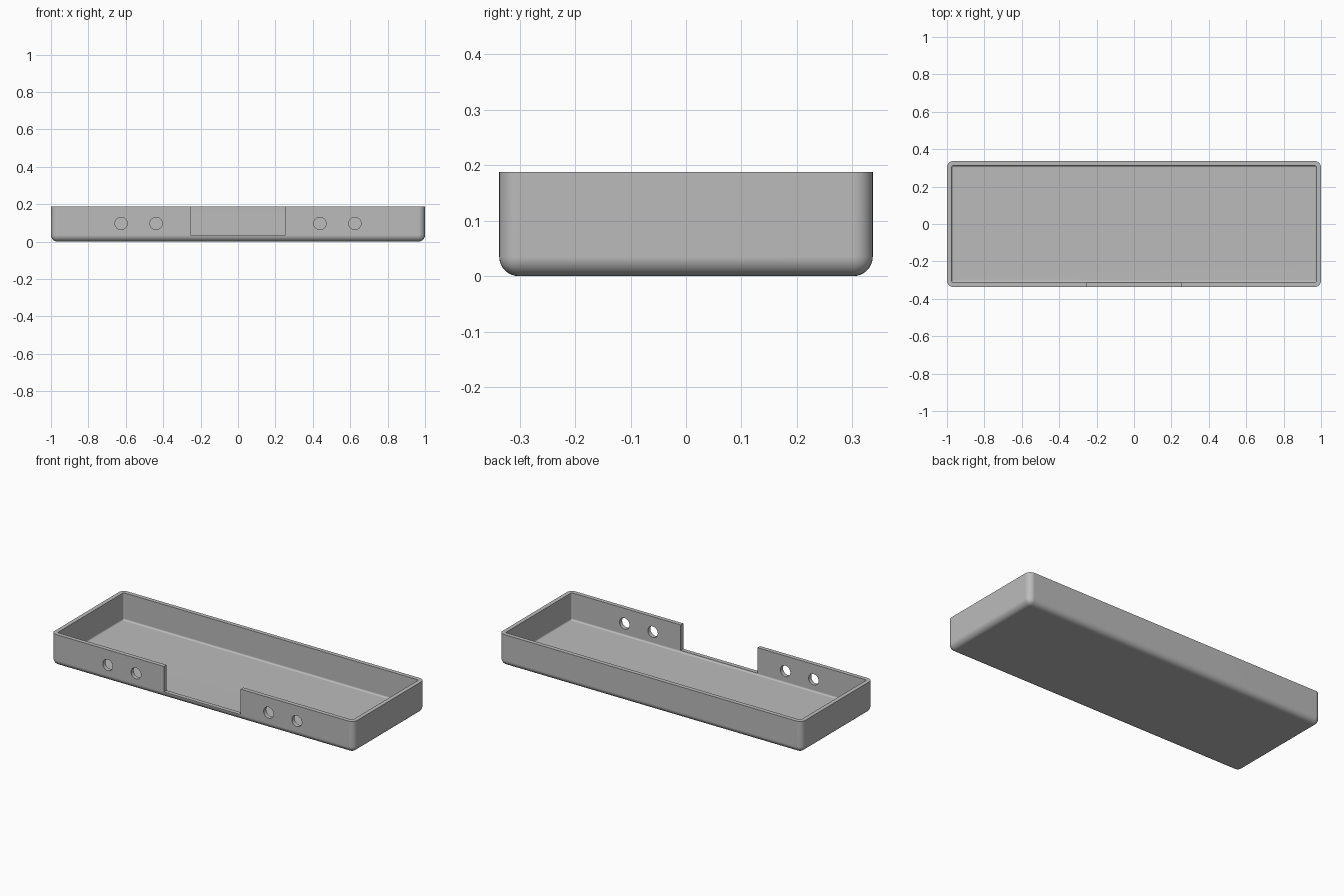
import bpy, bmesh
from mathutils import Matrix

cube = bpy.data.objects.get("Cube")
if cube:
    bpy.data.objects.remove(cube, do_unlink=True)

LENGTH, DEPTH, HEIGHT = 2.0, 0.674, 0.188
WALL, OUTER_R, INNER_R = 0.025, 0.035, 0.01
FRONT = -DEPTH / 2 + WALL / 2

grey = bpy.data.materials.new("plain grey")
grey.use_nodes = True
grey.diffuse_color = (0.5, 0.5, 0.5, 1)
grey.node_tree.nodes["Principled BSDF"].inputs["Base Color"].default_value = (0.5, 0.5, 0.5, 1)


def make_object(name, bm):
    mesh = bpy.data.meshes.new(name)
    bmesh.ops.recalc_face_normals(bm, faces=bm.faces)
    bm.to_mesh(mesh)
    bm.free()
    mesh.materials.append(grey)
    obj = bpy.data.objects.new(name, mesh)
    bpy.context.collection.objects.link(obj)
    return obj


def box(name, size, bottom, radius=0, y=0, segments=8):
    """Box whose upright and bottom edges can be rounded; the top stays sharp."""
    bm = bmesh.new()
    bmesh.ops.create_cube(bm, size=1)
    bmesh.ops.scale(bm, vec=size, verts=bm.verts)
    bmesh.ops.translate(bm, vec=(0, y, bottom + size[2] / 2), verts=bm.verts)
    if radius:
        top = bottom + size[2] - 1e-4
        edges = [e for e in bm.edges if min(v.co.z for v in e.verts) < top]
        bmesh.ops.bevel(bm, geom=edges, offset=radius, segments=segments,
                        profile=0.5, affect='EDGES', clamp_overlap=True)
    return make_object(name, bm)


def hole(name, x):
    """Cylinder cutter running through the front wall."""
    bm = bmesh.new()
    bmesh.ops.create_cone(bm, cap_ends=True, segments=40, radius1=0.033, radius2=0.033,
                          depth=WALL * 3, matrix=Matrix.Translation((x, FRONT, 0.097))
                          @ Matrix.Rotation(1.5707963, 4, 'X'))
    return make_object(name, bm)


# Rounded outer shell and its cutters
tray = box("tray", (LENGTH, DEPTH, HEIGHT), 0, OUTER_R)
cutters = [
    box("inside_cutter", (LENGTH - 2 * WALL, DEPTH - 2 * WALL, HEIGHT), WALL, INNER_R, segments=5),
    box("notch_cutter", (0.508, WALL * 3, HEIGHT), 0.036, y=FRONT),
]
for side, sign in (("left", 1), ("right", -1)):
    for place, x in (("inner", 0.438), ("outer", 0.625)):
        cutters.append(hole(f"{side}_{place}_hole_cutter", sign * x))

# Cut the cavity, front notch and holes
bpy.context.view_layer.objects.active = tray
for cutter in cutters:
    cutter.hide_render = True
    mod = tray.modifiers.new(cutter.name, 'BOOLEAN')
    mod.operation = 'DIFFERENCE'
    mod.solver = 'EXACT'
    mod.object = cutter
    bpy.ops.object.modifier_apply(modifier=mod.name)
for cutter in cutters:
    bpy.data.objects.remove(cutter, do_unlink=True)

# Smooth fillets with crisp rims
bpy.ops.object.select_all(action='DESELECT')
tray.select_set(True)
bpy.ops.object.shade_smooth_by_angle(angle=0.6)
weighted = tray.modifiers.new("flat panels", 'WEIGHTED_NORMAL')
weighted.keep_sharp = True
